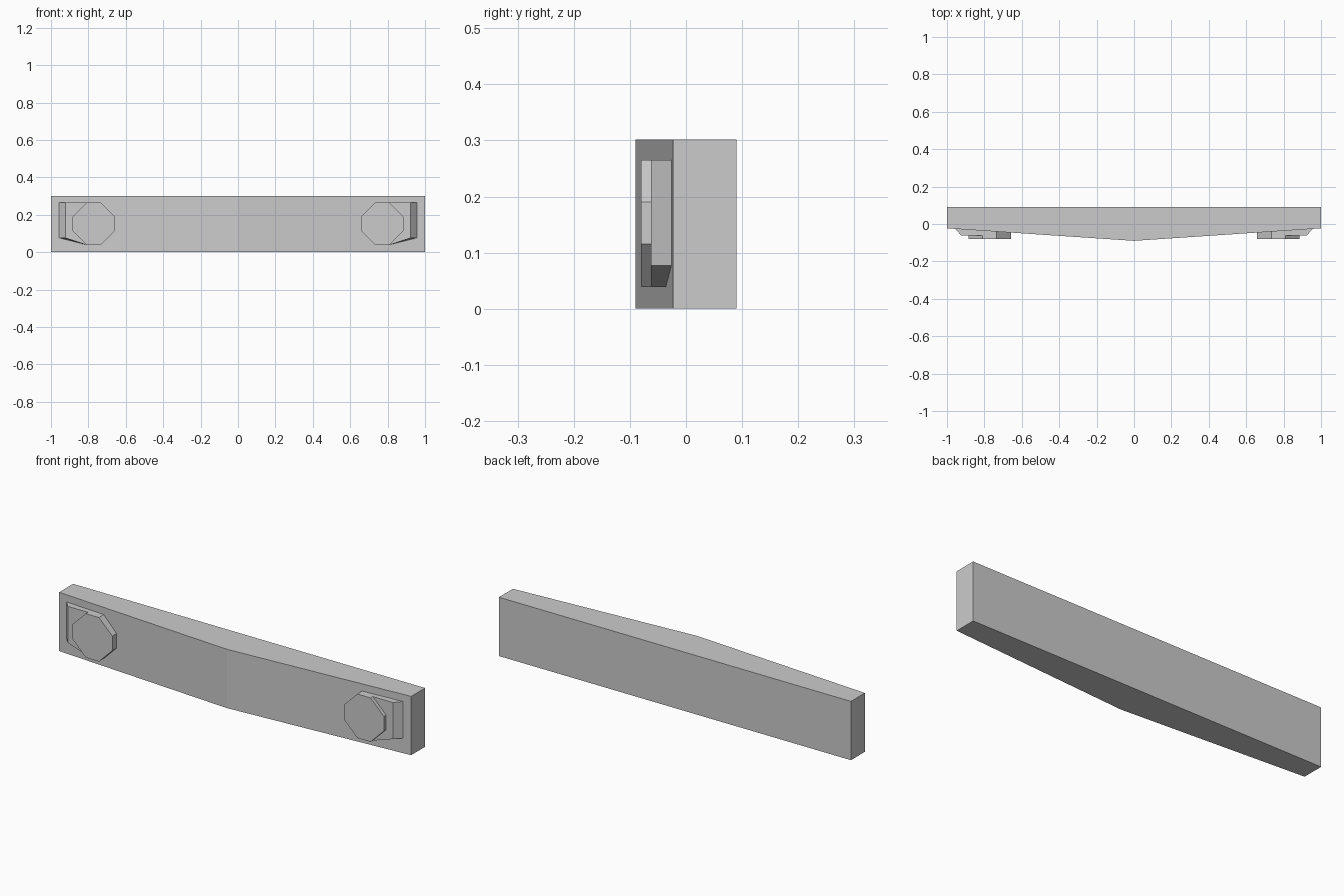
import bpy, bmesh

if "Cube" in bpy.data.objects:
    bpy.data.objects.remove(bpy.data.objects["Cube"])


def loft(name, near, far, mirror=False):
    """Solid joining two matching loops of points."""
    bm = bmesh.new()
    a = [bm.verts.new(p) for p in near]
    b = [bm.verts.new(p) for p in far]
    n = len(a)
    bm.faces.new(a)
    bm.faces.new(b[::-1])
    for i in range(n):
        j = (i + 1) % n
        bm.faces.new((a[j], a[i], b[i], b[j]))
    bmesh.ops.recalc_face_normals(bm, faces=bm.faces)
    me = bpy.data.meshes.new(name)
    bm.to_mesh(me)
    bm.free()
    ob = bpy.data.objects.new(name, me)
    bpy.context.collection.objects.link(ob)
    if mirror:
        ob.modifiers.new("mirror", "MIRROR").use_mirror_merge = False
    return ob


HEIGHT, NOSE, END = 0.302, -0.09, -0.023


def face_y(x):
    """Depth of the sloping front of the bar at x."""
    return NOSE + (END - NOSE) * x


# Bar with a shallow pointed front
plan = [(-1, 0.09), (-1, END), (0, NOSE), (1, END), (1, 0.09)]
loft("bumper_bar", [(x, y, 0) for x, y in plan],
     [(x, y, HEIGHT) for x, y in plan])

# Octagonal lamps, seated on the sloping front
X = (0.658, 0.734, 0.809, 0.885)
Z = (0.039, 0.115, 0.190, 0.265)
octagon = [(X[1], Z[0]), (X[2], Z[0]), (X[3], Z[1]), (X[3], Z[2]),
           (X[2], Z[3]), (X[1], Z[3]), (X[0], Z[2]), (X[0], Z[1])]
loft("fog_lamp", [(x, -0.08, z) for x, z in octagon],
     [(x, face_y(x) + 0.001, z) for x, z in octagon], mirror=True)

# Wedge housings outside the lamps, with sloping undersides
wedge = [(0.809, face_y(0.809) + 0.001, Z[0]), (0.809, -0.062, Z[0]),
         (0.923, -0.062, 0.077), (0.957, face_y(0.957) + 0.001, 0.077)]
loft("lamp_housing", wedge, [(x, y, Z[3]) for x, y, z in wedge], mirror=True)
